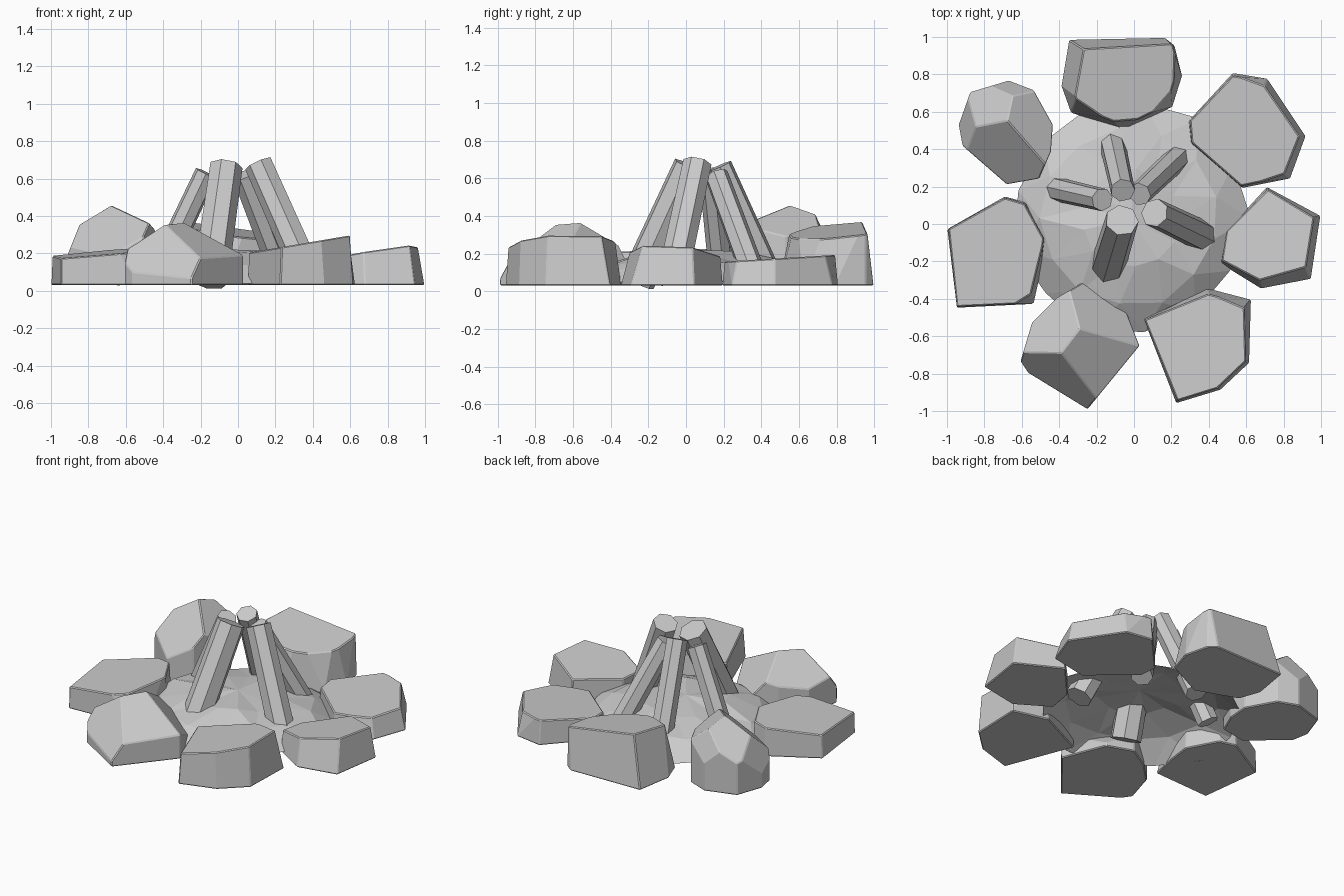
import bpy, bmesh, math, random
from mathutils import Vector

if "Cube" in bpy.data.objects:
    bpy.data.objects.remove(bpy.data.objects["Cube"], do_unlink=True)

random.seed(4)
GROUND = 0.03

stone_grey = bpy.data.materials.new("stone grey")
stone_grey.use_nodes = True
stone_grey.diffuse_color = (0.6, 0.6, 0.6, 1)
stone_grey.node_tree.nodes["Principled BSDF"].inputs["Base Color"].default_value = (0.6, 0.6, 0.6, 1)


def finish(name, bm):
    """Turn a bmesh into a flat shaded grey object."""
    mesh = bpy.data.meshes.new(name)
    bm.to_mesh(mesh)
    bm.free()
    mesh.materials.append(stone_grey)
    obj = bpy.data.objects.new(name, mesh)
    bpy.context.collection.objects.link(obj)
    return obj


def middle(points):
    return sum((Vector(p) for p in points), Vector((0, 0))) / len(points)


def rock(name, footprint, rim, height, cuts):
    """Block from footprint to rim, chiselled by cuts of (point, x slope, y slope)."""
    bm = bmesh.new()
    centre = middle(footprint)
    for outline, z in ((footprint, GROUND), (rim, height)):
        for p in outline:
            # a little larger, as chipping the corners shrinks the outline
            x, y = centre + (Vector(p) - centre) * 1.025
            bm.verts.new((x, y, z))
    result = bmesh.ops.convex_hull(bm, input=bm.verts)
    loose = {g for g in result["geom_interior"] + result["geom_unused"]
             if isinstance(g, bmesh.types.BMVert)}
    bmesh.ops.delete(bm, geom=list(loose), context='VERTS')
    for point, slope_x, slope_y in cuts:
        cut = bmesh.ops.bisect_plane(bm, geom=bm.verts[:] + bm.edges[:] + bm.faces[:],
                                     plane_co=point, plane_no=(-slope_x, -slope_y, 1),
                                     clear_outer=True)
        border = [g for g in cut["geom_cut"] if isinstance(g, bmesh.types.BMEdge)]
        bmesh.ops.contextual_create(bm, geom=border)
    bmesh.ops.remove_doubles(bm, verts=bm.verts, dist=0.008)
    bmesh.ops.dissolve_limit(bm, angle_limit=math.radians(7), verts=bm.verts, edges=bm.edges)
    bmesh.ops.recalc_face_normals(bm, faces=bm.faces)
    obj = finish(name, bm)
    chip = obj.modifiers.new("chipped_edges", 'BEVEL')
    chip.width = 0.006
    chip.segments = 1


def slab(name, footprint, rim, height, slope_x=0.0, slope_y=0.0):
    """Stone with one tilted flat top; height is measured at the rim's middle."""
    mid = middle(rim)
    rock(name, footprint, rim, height + 0.07, [((mid.x, mid.y, height), slope_x, slope_y)])


def log(name, foot, top, radius):
    """Seven sided log leaning from foot to top, slightly thicker at the foot."""
    foot, top = Vector(foot), Vector(top)
    axis = top - foot
    bm = bmesh.new()
    bmesh.ops.create_cone(bm, cap_ends=True, segments=7, radius1=radius * 1.08,
                          radius2=radius, depth=axis.length)
    turn = axis.to_track_quat('Z', 'Y').to_matrix().to_4x4()
    bmesh.ops.transform(bm, matrix=turn, verts=bm.verts)
    bmesh.ops.translate(bm, vec=(foot + top) / 2, verts=bm.verts)
    finish(name, bm)


def ash_mound(sides=13):
    """Low uneven dome, open underneath."""
    bm = bmesh.new()
    centre = bm.verts.new((-0.02, 0.03, 0.22))
    rings = []
    for radius, height in ((0.26, 0.2), (0.47, 0.15), (0.625, 0.045)):
        ring = []
        for i in range(sides):
            angle = math.tau * (i + len(rings) / 2) / sides
            r = radius * random.uniform(0.96, 1.04)
            ring.append(bm.verts.new((r * math.cos(angle) - 0.02, r * math.sin(angle) + 0.03,
                                      height + random.uniform(-0.02, 0.02))))
        rings.append(ring)
    for i in range(sides):
        j = (i + 1) % sides
        bm.faces.new((centre, rings[0][i], rings[0][j]))
        for inner, outer in zip(rings, rings[1:]):
            bm.faces.new((inner[i], outer[i], inner[j]))
            bm.faces.new((inner[j], outer[i], outer[j]))
    finish("ash_mound", bm)


ash_mound()

# Leaning logs
log("log_left", (.38, -.07, .07), (.11, .06, .68), .078)
log("log_front", (-.15, -.26, .05), (-.065, .02, .665), .09)
log("log_right", (-.43, .19, .08), (-.17, .13, .63), .062)
log("log_back", (-.12, .45, .06), (-.06, .18, .665), .066)
log("log_back_left", (.24, .36, .08), (.03, .16, .62), .064)

# Peaked stones
outline = [(-.6, -.73), (-.54, -.53), (-.41, -.4), (-.26, -.31), (-.09, -.37), (.02, -.65),
           (-.25, -.98), (-.56, -.79)]
peak, ridge = (-.39, -.69, .355), (-.29, -.56, .365)
rock("stone_front_right", outline, outline, .5,
     [(peak, .65, -.42), (peak, .68, 1.28), (peak, -.43, .41), (ridge, -.76, -.8)])

outline = [(-.67, .76), (-.54, .71), (-.44, .53), (-.45, .39), (-.51, .25), (-.68, .22),
           (-.91, .42), (-.93, .53), (-.87, .7)]
peak, shoulder = (-.69, .55, .45), (-.63, .5, .435)
rock("stone_back_right", outline, outline, .6,
     [(peak, .7, -.5), (peak, .45, .8), (shoulder, -.7, -.2),
      ((-.68, .7, .38), -.2, -2.5), ((-.86, .6, .32), 2.5, 0)])

# Flat topped stones
slab("stone_front_left",
     [(.06, -.51), (.39, -.35), (.62, -.41), (.61, -.74), (.46, -.88), (.23, -.95)],
     [(.07, -.52), (.4, -.39), (.58, -.46), (.59, -.73), (.44, -.87), (.24, -.93)],
     .26, slope_x=.17)
slab("stone_left",
     [(.47, -.21), (.5, -.04), (.71, .19), (.99, .04), (.94, -.29), (.68, -.34)],
     [(.48, -.18), (.5, -.04), (.72, .17), (.95, .03), (.91, -.22), (.67, -.28)],
     .2, slope_x=.16, slope_y=-.06)
slab("stone_back_left",
     [(.3, .55), (.53, .8), (.71, .77), (.91, .47), (.83, .25), (.58, .2), (.31, .43)],
     [(.31, .55), (.53, .78), (.69, .72), (.86, .47), (.78, .29), (.57, .22), (.32, .44)],
     .175, slope_y=.06)
slab("stone_back",
     [(-.34, .98), (.16, .99), (.21, .95), (.25, .79), (.2, .63), (-.06, .5), (-.33, .6), (-.38, .74)],
     [(-.26, .93), (.2, .95), (.19, .75), (.05, .59), (-.12, .57), (-.3, .68)],
     .315, slope_x=-.14, slope_y=.11)
slab("stone_right",
     [(-.99, -.03), (-.69, .14), (-.58, .11), (-.48, -.08), (-.5, -.24), (-.54, -.42), (-.94, -.44)],
     [(-.98, -.03), (-.69, .13), (-.59, .1), (-.49, -.08), (-.56, -.35), (-.68, -.42), (-.94, -.43)],
     .205, slope_x=.08, slope_y=.04)
